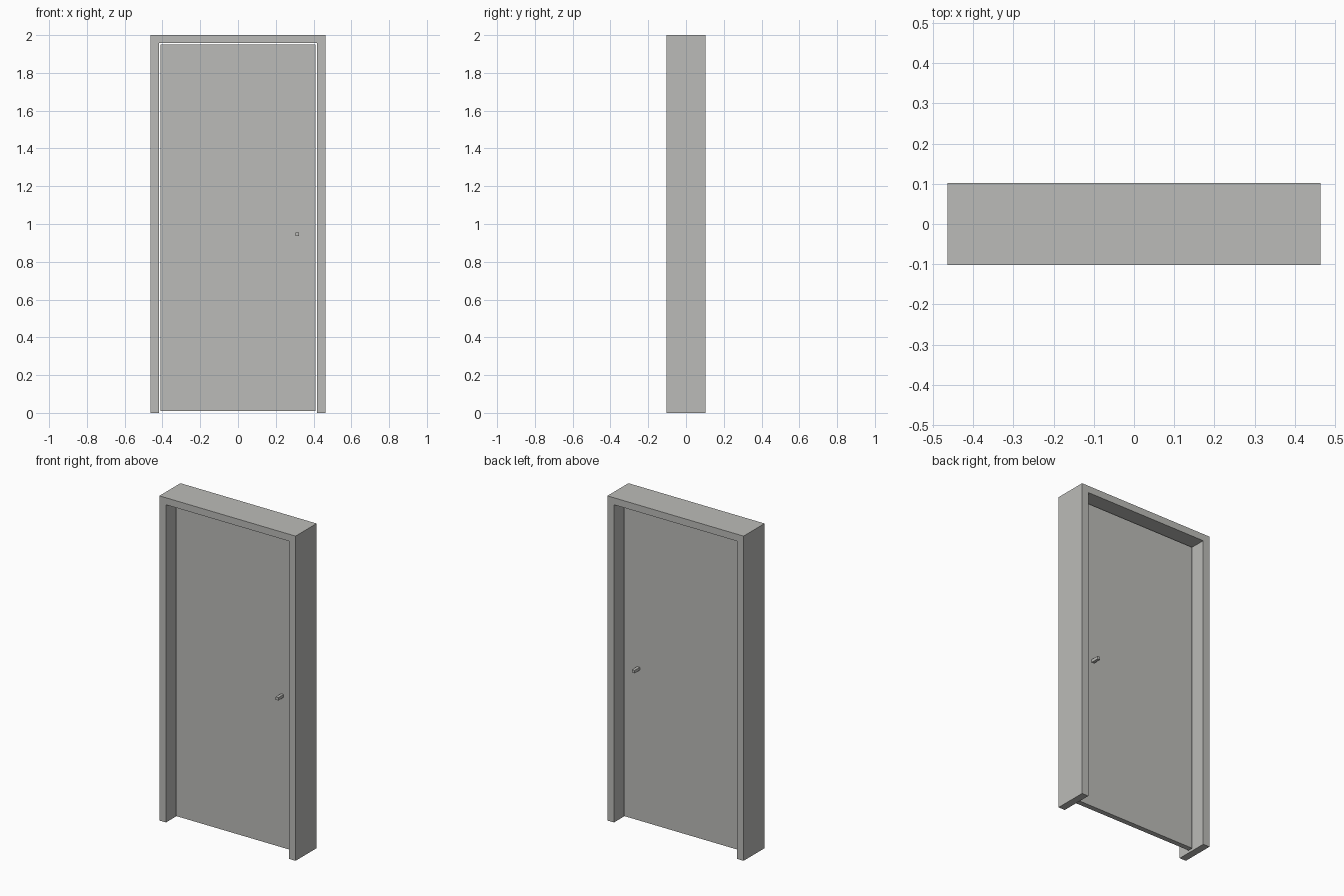
import bpy, bmesh

if "Cube" in bpy.data.objects:
    bpy.data.objects.remove(bpy.data.objects["Cube"])

grey = bpy.data.materials.new("warm_grey")
grey.diffuse_color = (0.5, 0.5, 0.48, 1)
grey.use_nodes = True
grey.node_tree.nodes["Principled BSDF"].inputs["Base Color"].default_value = grey.diffuse_color

HALF_W, HALF_D, TOP = 0.464, 0.102, 2.0
OPEN_W, OPEN_TOP = 0.419, 1.957


def extrude_profile(name, outline, y0, y1):
    """Solid made by extruding an x-z outline from y0 to y1."""
    bm = bmesh.new()
    face = bm.faces.new([bm.verts.new((x, y0, z)) for x, z in outline])
    ext = bmesh.ops.extrude_face_region(bm, geom=[face])
    verts = [g for g in ext["geom"] if isinstance(g, bmesh.types.BMVert)]
    bmesh.ops.translate(bm, vec=(0, y1 - y0, 0), verts=verts)
    bmesh.ops.recalc_face_normals(bm, faces=bm.faces)
    mesh = bpy.data.meshes.new(name)
    bm.to_mesh(mesh)
    bm.free()
    mesh.materials.append(grey)
    obj = bpy.data.objects.new(name, mesh)
    bpy.context.collection.objects.link(obj)
    return obj


def rect(x0, x1, z0, z1):
    return [(x0, z0), (x1, z0), (x1, z1), (x0, z1)]


# Frame: two jambs and a head in one piece, open at the floor
extrude_profile("door_frame", [
    (-HALF_W, 0), (-OPEN_W, 0), (-OPEN_W, OPEN_TOP), (OPEN_W, OPEN_TOP),
    (OPEN_W, 0), (HALF_W, 0), (HALF_W, TOP), (-HALF_W, TOP)], -HALF_D, HALF_D)

# Door panel, with a thin gap all round
extrude_profile("door_panel", rect(-0.411, 0.411, 0.009, 1.949), -0.016, 0.016)

# Handles on both faces
for side, s in (("front", -1), ("back", 1)):
    extrude_profile(side + "_handle", rect(0.304, 0.322, 0.936, 0.954),
                    s * 0.016, s * 0.067)
